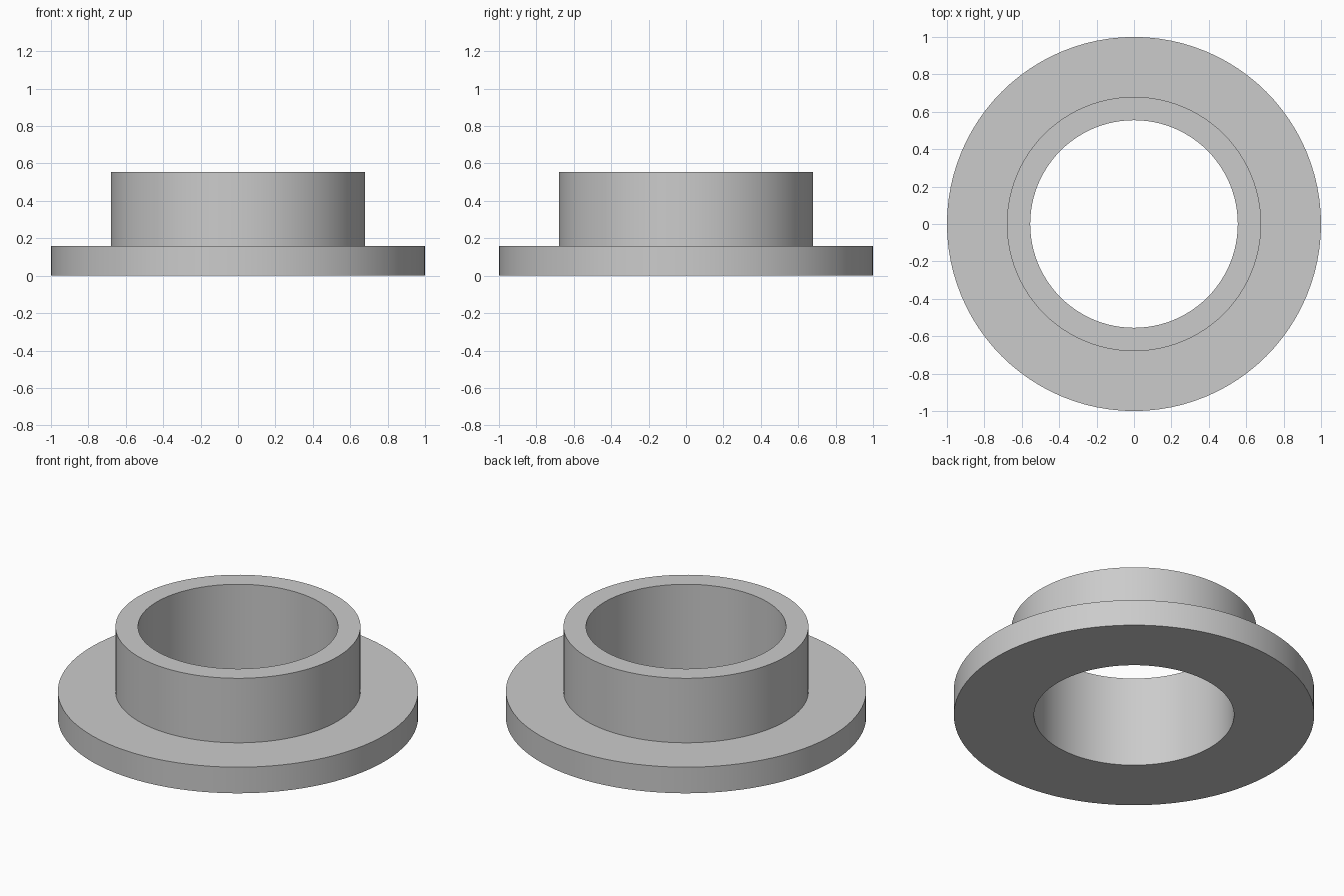
import bpy, bmesh, math
from mathutils import Matrix

cube = bpy.data.objects.get("Cube")
if cube:
    bpy.data.objects.remove(cube, do_unlink=True)

SEGMENTS = 96
BORE, SLEEVE, FLANGE = 0.555, 0.68, 1.0
FLANGE_TOP, SLEEVE_TOP = 0.16, 0.555

# Plain grey material
grey = bpy.data.materials.new("plain_grey")
grey.use_nodes = True
colour = (0.6, 0.6, 0.6, 1)
grey.diffuse_color = colour
grey.node_tree.nodes["Principled BSDF"].inputs["Base Color"].default_value = colour

# Stepped cross-section, turned around the z axis
profile = [(BORE, 0), (FLANGE, 0), (FLANGE, FLANGE_TOP),
           (SLEEVE, FLANGE_TOP), (SLEEVE, SLEEVE_TOP), (BORE, SLEEVE_TOP)]
bm = bmesh.new()
verts = [bm.verts.new((r, 0, z)) for r, z in profile]
edges = [bm.edges.new((a, b)) for a, b in zip(verts, verts[1:] + verts[:1])]
bmesh.ops.spin(bm, geom=verts + edges, cent=(0, 0, 0), axis=(0, 0, 1),
               angle=math.tau, steps=SEGMENTS, use_merge=True)
bmesh.ops.remove_doubles(bm, verts=bm.verts, dist=0.0001)
bmesh.ops.recalc_face_normals(bm, faces=bm.faces)

# Flanged bushing
mesh = bpy.data.meshes.new("flanged_bushing")
bm.to_mesh(mesh)
bm.free()
mesh.materials.append(grey)
bushing = bpy.data.objects.new("flanged_bushing", mesh)
bpy.context.collection.objects.link(bushing)
bpy.context.view_layer.objects.active = bushing
bushing.select_set(True)
bpy.ops.object.shade_smooth_by_angle(angle=math.radians(30))
